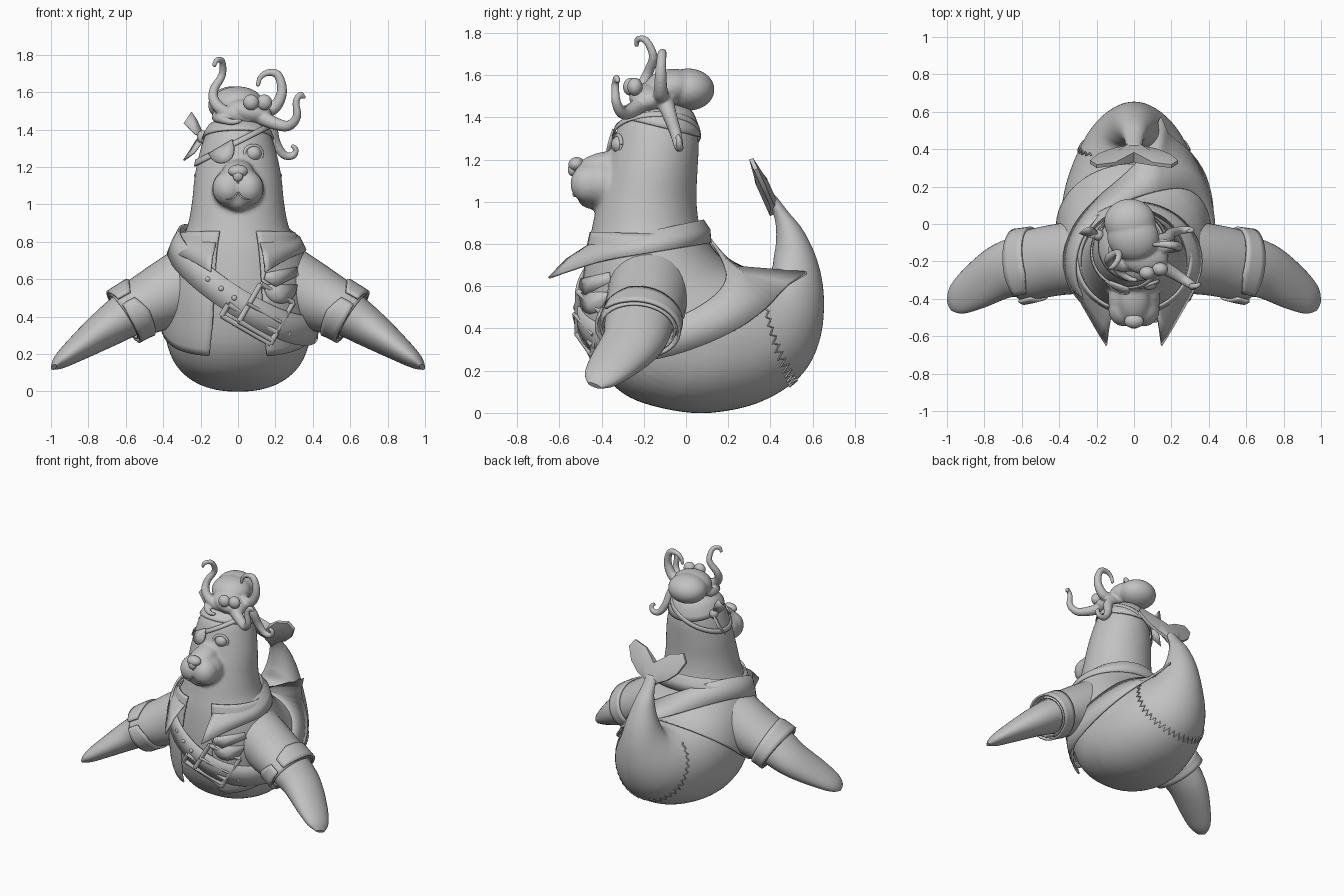
import bpy, bmesh, math
from mathutils import Vector as V
from mathutils.bvhtree import BVHTree

if "Cube" in bpy.data.objects:
    bpy.data.objects.remove(bpy.data.objects["Cube"])

GREY = bpy.data.materials.new("plain_grey")
GREY.diffuse_color = (0.54, 0.54, 0.54, 1)
GREY.use_nodes = True
GREY.node_tree.nodes["Principled BSDF"].inputs["Base Color"].default_value = GREY.diffuse_color


def finish(ob, thick=0, angle=40):
    ob.data.materials.clear()
    ob.data.materials.append(GREY)
    if thick:
        m = ob.modifiers.new("thickness", 'SOLIDIFY')
        m.thickness, m.offset = thick, 0
    bpy.ops.object.select_all(action='DESELECT')
    bpy.context.view_layer.objects.active = ob
    ob.select_set(True)
    bpy.ops.object.shade_smooth_by_angle(angle=math.radians(angle))
    return ob


def mesh(name, verts, faces, thick=0, angle=40):
    me = bpy.data.meshes.new(name)
    me.from_pydata([tuple(v) for v in verts], [], faces)
    bm = bmesh.new()
    bm.from_mesh(me)
    bmesh.ops.remove_doubles(bm, verts=bm.verts, dist=1e-5)
    bmesh.ops.recalc_face_normals(bm, faces=bm.faces)
    bm.to_mesh(me)
    bm.free()
    ob = bpy.data.objects.new(name, me)
    bpy.context.collection.objects.link(ob)
    return finish(ob, thick, angle)


def grid(name, rows, loop=False, caps=False, thick=0, angle=40):
    n = len(rows[0])
    faces = [(r * n + k, r * n + (k + 1) % n, (r + 1) * n + (k + 1) % n, (r + 1) * n + k)
             for r in range(len(rows) - 1) for k in range(n if loop else n - 1)]
    if caps:
        faces += [tuple(range(n)), tuple(range((len(rows) - 1) * n, len(rows) * n))]
    return mesh(name, [p for r in rows for p in r], faces, thick, angle)


def spline(pts, t):
    """Smooth value at parameter t through a list of tuples."""
    i = min(max(int(t), 0), len(pts) - 2)
    f = t - i
    a, b, c, d = (pts[min(max(i + k, 0), len(pts) - 1)] for k in (-1, 0, 1, 2))
    return [0.5 * (2 * q + (r - p) * f + (2 * p - 5 * q + 4 * r - s) * f * f
                   + (3 * q - p - 3 * r + s) * f ** 3) for p, q, r, s in zip(a, b, c, d)]


def ball(name, loc, size, rot=(0, 0, 0)):
    bpy.ops.mesh.primitive_uv_sphere_add(segments=32, ring_count=18, location=loc, rotation=rot)
    ob = bpy.context.object
    ob.name, ob.scale = name, size
    return finish(ob)


def tube(name, pts, r0, r1, steps=6, cyclic=False, power=1.0):
    n = len(pts) - 1
    ts = [k / steps for k in range(n * steps + 1)]
    cu = bpy.data.curves.new(name, 'CURVE')
    cu.dimensions, cu.bevel_depth, cu.bevel_resolution, cu.use_fill_caps = '3D', 1, 3, True
    sp = cu.splines.new('POLY')
    sp.points.add(len(ts) - 1)
    sp.use_cyclic_u = cyclic
    for p, t in zip(sp.points, ts):
        p.co = (*spline(pts, t), 1)
        p.radius = r0 + (r1 - r0) * (t / n) ** power
    ob = bpy.data.objects.new(name, cu)
    bpy.context.collection.objects.link(ob)
    bpy.ops.object.select_all(action='DESELECT')
    bpy.context.view_layer.objects.active = ob
    ob.select_set(True)
    bpy.ops.object.convert(target='MESH')
    return finish(bpy.context.object, angle=60)


def blend(name, obs, voxel, rounds):
    """Merge overlapping parts into one soft skin."""
    bpy.ops.object.select_all(action='DESELECT')
    for ob in obs:
        ob.select_set(True)
    bpy.context.view_layer.objects.active = obs[0]
    bpy.ops.object.join()
    bpy.ops.object.transform_apply(location=True, rotation=True, scale=True)
    ob = bpy.context.object
    ob.name = name
    ob.modifiers.clear()
    r = ob.modifiers.new("merge", 'REMESH')
    r.mode, r.voxel_size, r.use_smooth_shade = 'VOXEL', voxel, True
    s = ob.modifiers.new("soften", 'SMOOTH')
    s.factor, s.iterations = .5, rounds


# Body sections: outer y, z, inner y, z, half width (head, belly, tail)
BODY = [(-.11, 1.47, -.11, 1.47, .0), (-.24, 1.44, 0, 1.44, .12), (-.31, 1.38, .04, 1.38, .17),
        (-.345, 1.28, .06, 1.28, .205), (-.38, 1.15, .055, 1.15, .232), (-.42, 1.0, .05, 1.0, .248),
        (-.445, .88, .07, .86, .275), (-.47, .75, .11, .77, .33), (-.485, .55, .18, .70, .37),
        (-.47, .38, .24, .67, .385), (-.41, .21, .29, .655, .395), (-.28, .08, .32, .65, .395),
        (-.08, .015, .34, .65, .38), (.12, 0, .36, .65, .355), (.35, .05, .38, .66, .31),
        (.54, .17, .395, .67, .255), (.63, .33, .41, .69, .20), (.655, .52, .415, .74, .145),
        (.63, .70, .425, .80, .105), (.56, .86, .425, .88, .07), (.48, .96, .41, .95, .05),
        (.42, 1.04, .37, 1.01, .05)]


def body(t, a, d=0):
    oy, oz, iy, iz, w = spline(BODY, t)
    c, h = V((0, (oy + iy) / 2, (oz + iz) / 2)), V((0, (oy - iy) / 2, (oz - iz) / 2))
    if h.length > 1e-4:
        h *= 1 + d / h.length
    co, si = math.cos(a), math.sin(a)
    if co > 0:  # slightly squarer belly
        e = 1 - .2 * max(0, 1 - abs(t - 12) / 3)
        co, si = co ** e, math.copysign(abs(si) ** e, si)
    return c + h * co + V((max(w, 0) + d, 0, 0)) * si


TAU = math.tau
skin = grid("body", [[body(t / 4, k * TAU / 48) for k in range(48)] for t in range(85)], True, True)
bm = bmesh.new()
bm.from_mesh(skin.data)
TREE = BVHTree.FromBMesh(bm)
bm.free()

# Muzzle merged into the head
face = [ball("muzzle", (0, -.40, 1.085), (.14, .13, .12)), ball("chin", (0, -.44, 1.02), (.075, .075, .055)),
        ball("snout_bridge", (0, -.41, 1.17), (.085, .125, .062), (.3, 0, 0))]
face += [ball("cheek", (.052 * s, -.457, 1.085), (.086, .092, .094)) for s in (-1, 1)]
blend("body", [skin] + face, .012, 9)


def on_front(x, z, off):
    hit = TREE.ray_cast(V((x, -2, z)), V((0, 1, 0)))[0]
    return V((x, (hit.y if hit else -.3) - off, z))


def patch(name, outline, off, thick):
    n = len(outline)
    cx, cz = (sum(p[k] for p in outline) / n for k in (0, 1))
    return mesh(name, [on_front(cx, cz, off)] + [on_front(x, z, off) for x, z in outline],
                [(0, k + 1, (k + 1) % n + 1) for k in range(n)], thick)


def band(name, c, sx, sy, half, off, cy, thick):
    """Strap around the body in the plane z = c + sx*x + sy*y."""
    nrm = V((-sx, -sy, 1)).normalized()
    rows = []
    for k in range(73):
        x, y = math.sin(k * TAU / 72), -math.cos(k * TAU / 72)
        d = V((x, y, sx * x + sy * y)).normalized()
        row = []
        for s in (-1, 0, 1):
            o = V((0, cy, c + sy * cy)) + nrm * half * s
            row.append((TREE.ray_cast(o, d)[0] or o) + d * off)
        rows.append(row)
    return grid(name, rows, thick=thick)


# Open jacket following the torso
rows = []
for k in range(57):
    a = math.radians(19 + k * 322 / 56)
    front = max(0, math.cos(a)) ** 2
    rows.append([body(6.2 + j * (4.35 - .55 * front) / 18, a, .016 + .03 * front * (j / 18) ** 2) for j in range(19)])
grid("jacket", rows, thick=.012)

# Turned collar with pointed lapels
rows = []
for k in range(61):
    a = math.radians(24 + k * 312 / 60)
    s, c = math.sin(a), math.cos(a)
    f = max(0, c) ** 5
    top = V((.285 * s, -.2 - .285 * c, .85 - .06 * c))
    low = V((.36 * s, -.2 - .315 * c - .255 * f, .755 - .05 * c - .11 * f))
    rows.append([top - V((.02 * s, -.02 * c, .04)), top, top.lerp(low, .5) + V((.01 * s, -.01 * c, .01)), low])
grid("collar", rows, thick=.012)

# Flippers, sleeves and cuffs: centre, half width, half thickness
ARM = [(.20, -.17, .625, .175, .17), (.40, -.19, .51, .17, .155), (.56, -.22, .43, .165, .128),
       (.70, -.25, .34, .15, .105), (.85, -.34, .235, .122, .07), (.945, -.405, .165, .085, .042),
       (.985, -.435, .13, .035, .012)]


def arm(t, a, s, d=0):
    p, q0, q1 = spline(ARM, t), spline(ARM, max(t - .1, 0)), spline(ARM, min(t + .1, 6))
    tan = (V(q1[:3]) - V(q0[:3])).normalized()
    u = (V((0, 1, 0)) - tan * tan.y).normalized()
    w = tan.cross(u)
    v = V(p[:3]) + u * (p[3] + d) * math.cos(a) + w * (p[4] + d) * math.sin(a)
    return V((v.x * s, v.y, v.z))


for side, s in (("left", 1), ("right", -1)):
    ring = [k * TAU / 32 for k in range(32)]
    grid(side + "_flipper", [[arm(t / 5, a, s) for a in ring] for t in range(31)], True, True)
    grid(side + "_sleeve", [[arm(t / 8, a, s, .016) for a in ring] for t in range(20)], True, thick=.01)
    # Cuff with a V notch on the front upper edge
    rows = []
    for k in range(41):
        a = math.radians(150 + 8 + k * 344 / 40)
        e = max(0, 1 - min(k, 40 - k) / 4)
        rows.append([arm(1.75 + j * (.62 - .25 * e) / 4 + .2 * e, a, s, .028 + .01 * j / 4) for j in range(5)])
    grid(side + "_cuff", rows, thick=.014)

# Tail fluke
half = [(0, -.05), (.05, -.01), (.12, .025), (.19, .09), (.235, .18), (.20, .235), (.10, .205), (0, .12)]
up, nrm = V((0, -.41, .91)), V((0, .91, .41))
verts, faces = [], []
for s in (1, -1):
    for side in (1, -1):
        b = len(verts)
        verts.append(V((.09 * s, .405, .99)) + up * .105 + nrm * .03 * side)
        verts += [V((x * s, .405, .99)) + up * z + nrm * (.03 if x < .01 else .01) * side for x, z in half]
        faces += [(b, b + k, b + k + 1) for k in range(1, 8)] + [(b, b + 8, b + 1)]
    faces += [(b - 9 + k, b - 8 + k, b + k + 1, b + k) for k in range(1, 8)]
mesh("tail_fluke", verts, faces, angle=50)

# Zigzag seam where the tail is stitched on
seam = []
for k in range(61):
    deg = -135 + k * 4.5
    seam.append(body(14.8 - .9 * (deg / 135) ** 2 + (.1 if k % 2 else -.1), math.radians(deg), .003))
tube("tail_seam", seam, .005, .005, 1)

# Cross-body belt, studs and double buckle
band("belt", .65, -.64, .34, .072, .036, -.12, .014)
for x, z in ((-.16, .6), (-.09, .55), (-.02, .5), (.27, .31)):
    ball("belt_stud", on_front(x, z, .042), (.014, .01, .014))
ang = math.radians(-30)
for name, cx, cz, w, h in (("buckle", .15, .425, .10, .115), ("belt_keeper", .06, .36, .15, .035)):
    pts = []
    for px, pz in ((-w, -h), (w, -h), (w, h), (-w, h), (-w, -h)):
        x, z = cx + px * math.cos(ang) - pz * math.sin(ang), cz + px * math.sin(ang) + pz * math.cos(ang)
        pts.append(on_front(x, z, .046))
    for p, q in zip(pts, pts[1:]):
        tube(name, [p, q], .015, .015, 1)
tube("buckle_pin", [on_front(.05, .47, .05), on_front(.23, .37, .05)], .01, .008, 2)

# Chest pocket and flap
arc = [(.225 + .085 * math.cos(math.pi * k / 10), .57 - .1 * math.sin(math.pi * k / 10)) for k in range(11)]
patch("chest_pocket", arc, .035, .025)
patch("pocket_flap", [(.14, .60), (.15, .635), (.31, .665), (.32, .62), (.20, .56)], .045, .012)

# Nose, mouth, eye and eye patch
ball("nose", (0, -.52, 1.178), (.052, .038, .034), (.3, 0, 0))
ball("nose", (0, -.538, 1.152), (.028, .022, .03))
for s in (-1, 1):
    tube("mouth_line", [(0, -.528, 1.13), (.005 * s, -.53, 1.06), (.04 * s, -.532, 1.03), (.085 * s, -.51, 1.03)], .005, .004)
ball("eye", (.082, -.312, 1.272), (.044, .042, .042))
rim = [(.082 + .047 * math.cos(k * TAU / 16), -.322 + .016 * math.cos(k * TAU / 16),
        1.272 + .043 * math.sin(k * TAU / 16)) for k in range(17)]
tube("eyelid", rim, .009, .009, 2)
pts = [(-.155, 1.27), (-.03, 1.345)] + [(-.09 + .07 * math.cos(math.radians(25 - k * 20)),
                                         1.295 + .075 * math.sin(math.radians(25 - k * 20))) for k in range(10)]
patch("eye_patch", pts, .02, .012)
band("eye_patch_strap", 1.335, .5, 0, .014, .012, -.13, .008)

# Bandana with knot and two loose ends
rows = []
for k in range(49):
    a = k * TAU / 48
    end = 1.75 + .5 * (1 - math.cos(a))
    rows.append([body(.05 + (end - .05) * j / 8, a, .008) for j in range(9)])
grid("bandana", rows, thick=.01)
ball("bandana_knot", (-.19, -.06, 1.36), (.03, .03, .035))
for z0, z1, z2 in ((1.37, 1.46, 1.45), (1.35, 1.27, 1.25)):
    rows = [[(-.19, -.07, z0 - .014), (-.19, -.05, z0 + .014)],
            [(-.235, -.07, (z0 + z1) / 2 - .035), (-.22, -.02, (z0 + z1) / 2 + .035)],
            [(-.29, -.05, z2 - .015), (-.25, -.02, z2 + .045)]]
    grid("bandana_end", rows, thick=.01)

# Octopus on the head
octo = [ball("octopus_mantle", (-.022, .01, 1.532), (.138, .125, .1)),
        ball("octopus_body", (-.005, -.07, 1.54), (.14, .13, .09), (.1, 0, -.3)),
        ball("octopus_face", (.06, -.18, 1.495), (.125, .09, .065), (0, .2, 0))]
ARMS = [
    [(.05, -.2, 1.47), (-.05, -.22, 1.485), (-.12, -.21, 1.54), (-.13, -.18, 1.61), (-.085, -.155, 1.69),
     (-.085, -.19, 1.765), (-.115, -.23, 1.77), (-.13, -.235, 1.735)],
    [(.1, -.2, 1.48), (.19, -.25, 1.435), (.27, -.3, 1.42), (.315, -.33, 1.47), (.31, -.335, 1.55),
     (.335, -.33, 1.59), (.355, -.32, 1.565)],
    [(.1, -.12, 1.5), (.19, -.12, 1.515), (.235, -.12, 1.6), (.215, -.115, 1.69), (.165, -.11, 1.705),
     (.12, -.11, 1.68), (.105, -.11, 1.63)],
    [(.1, -.1, 1.48), (.17, -.08, 1.42), (.2, -.05, 1.33), (.245, -.035, 1.265), (.295, -.03, 1.26),
     (.31, -.035, 1.295), (.285, -.04, 1.315)],
    [(-.05, -.1, 1.49), (-.11, -.14, 1.47), (-.09, -.24, 1.455), (-.03, -.29, 1.44), (.02, -.30, 1.45)]]
octo += [tube("octopus_tentacle", pts, .055, .012, power=.45) for pts in ARMS]
blend("octopus", octo, .008, 5)
for x, y in ((.07, -.262), (.14, -.242)):
    ball("octopus_eye", (x, y, 1.545), (.042, .036, .042))
